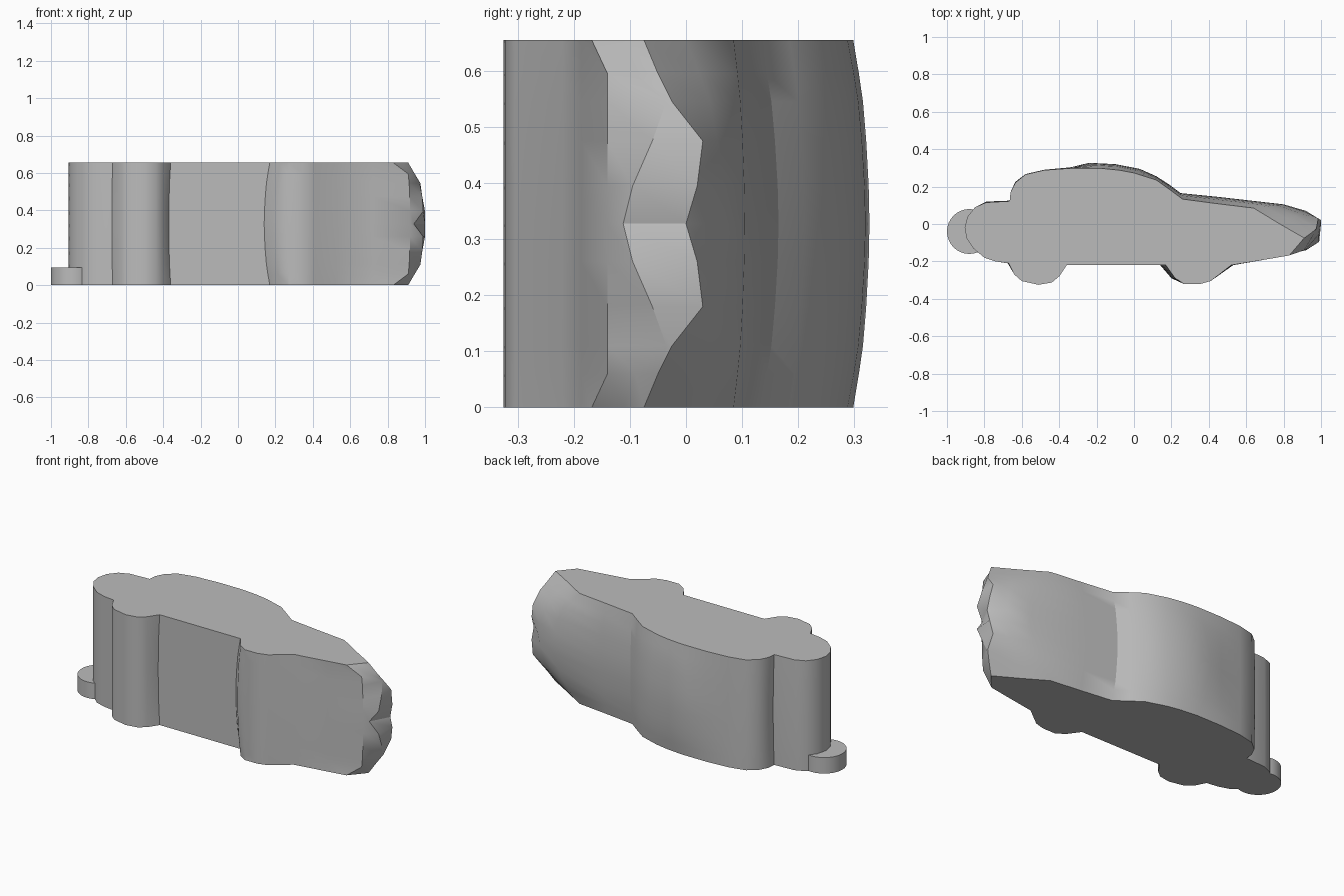
import bpy, bmesh, math

HEIGHT = 0.655
HALF = HEIGHT / 2

grey = bpy.data.materials.new("plain grey")
grey.diffuse_color = (0.5, 0.5, 0.5, 1)

# Silhouette points, roof side: (end x, end y, middle x, middle y)
UPPER = [
    (-.905, -.02, -.905, -.02), (-.89, .04, -.89, .04), (-.85, .09, -.85, .09),
    (-.79, .115, -.79, .12), (-.665, .122, -.66, .125), (-.66, .17, -.66, .17),
    (-.635, .22, -.635, .225), (-.58, .265, -.58, .267), (-.48, .288, -.48, .29),
    (-.34, .298, -.34, .303), (-.18, .298, -.24, .327), (-.08, .288, -.1, .32),
    (.0, .273, .03, .295), (.12, .235, .12, .255), (.19, .185, .19, .21),
    (.26, .133, .25, .165), (.45, .108, .45, .145), (.64, .085, .8, .105),
    (.78, .0, .92, .07)]
# Wheel side, from nose back to tail; same layout
LOWER = [
    (.72, -.187, .72, -.187), (.52, -.22, .53, -.22), (.41, -.305, .41, -.305),
    (.35, -.322, .35, -.322), (.27, -.322, .27, -.322), (.22, -.29, .20, -.29),
    (.17, -.22, .14, -.22), (-.36, -.22, -.37, -.22), (-.40, -.28, -.40, -.28),
    (-.44, -.313, -.44, -.313), (-.51, -.325, -.51, -.325), (-.60, -.305, -.60, -.305),
    (-.64, -.27, -.64, -.27), (-.67, -.21, -.675, -.21), (-.74, -.2, -.74, -.2),
    (-.80, -.18, -.80, -.18), (-.86, -.13, -.86, -.13), (-.895, -.075, -.895, -.075)]
# Levels: height, bulge, then nose points top, lip and underside
LEVELS = [
    (0, 0, (.91, -.075), (.88, -.11), (.83, -.168)),
    (.06, .35, (.945, -.05), (.93, -.09), (.91, -.14)),
    (.11, .6, (.975, -.025), (.972, -.035), (.915, -.14)),
    (.18, .8, (.985, .03), (.985, -.06), (.918, -.14)),
    (.26, .95, (1.0, .02), (.99, -.095), (.92, -.14)),
    (HALF, 1, (1.0, .0), (.94, -.112), (.92, -.14))]


def section(level):
    z, t, *nose = level
    def blend(points):
        return [(a + (c - a) * t, b + (d - b) * t) for a, b, c, d in points]
    return blend(UPPER) + nose + blend(LOWER)


def finish(bm, name):
    bmesh.ops.recalc_face_normals(bm, faces=bm.faces)
    mesh = bpy.data.meshes.new(name)
    bm.to_mesh(mesh)
    bm.free()
    mesh.materials.append(grey)
    obj = bpy.data.objects.new(name, mesh)
    bpy.context.collection.objects.link(obj)
    bpy.ops.object.select_all(action='DESELECT')
    obj.select_set(True)
    bpy.context.view_layer.objects.active = obj
    bpy.ops.object.shade_smooth_by_angle(angle=math.radians(30))


# Car body: sections lofted across its width, mirrored about the middle
bm = bmesh.new()
rings = [[bm.verts.new((x, y, lv[0])) for x, y in section(lv)] for lv in LEVELS]
rings += [[bm.verts.new((v.co.x, v.co.y, HEIGHT - v.co.z)) for v in ring]
          for ring in reversed(rings[:-1])]
for low, high in zip(rings, rings[1:]):
    for i in range(len(low)):
        j = (i + 1) % len(low)
        bm.faces.new((low[i], low[j], high[j], high[i]))
bm.faces.new(rings[0])
bm.faces.new(rings[-1])
finish(bm, "car_body")

# Round tab behind the tail
bm = bmesh.new()
bmesh.ops.create_cone(bm, cap_ends=True, segments=32, radius1=.12, radius2=.12, depth=.095)
bmesh.ops.translate(bm, verts=bm.verts, vec=(-.88, -.04, .0475))
finish(bm, "tail_tab")
